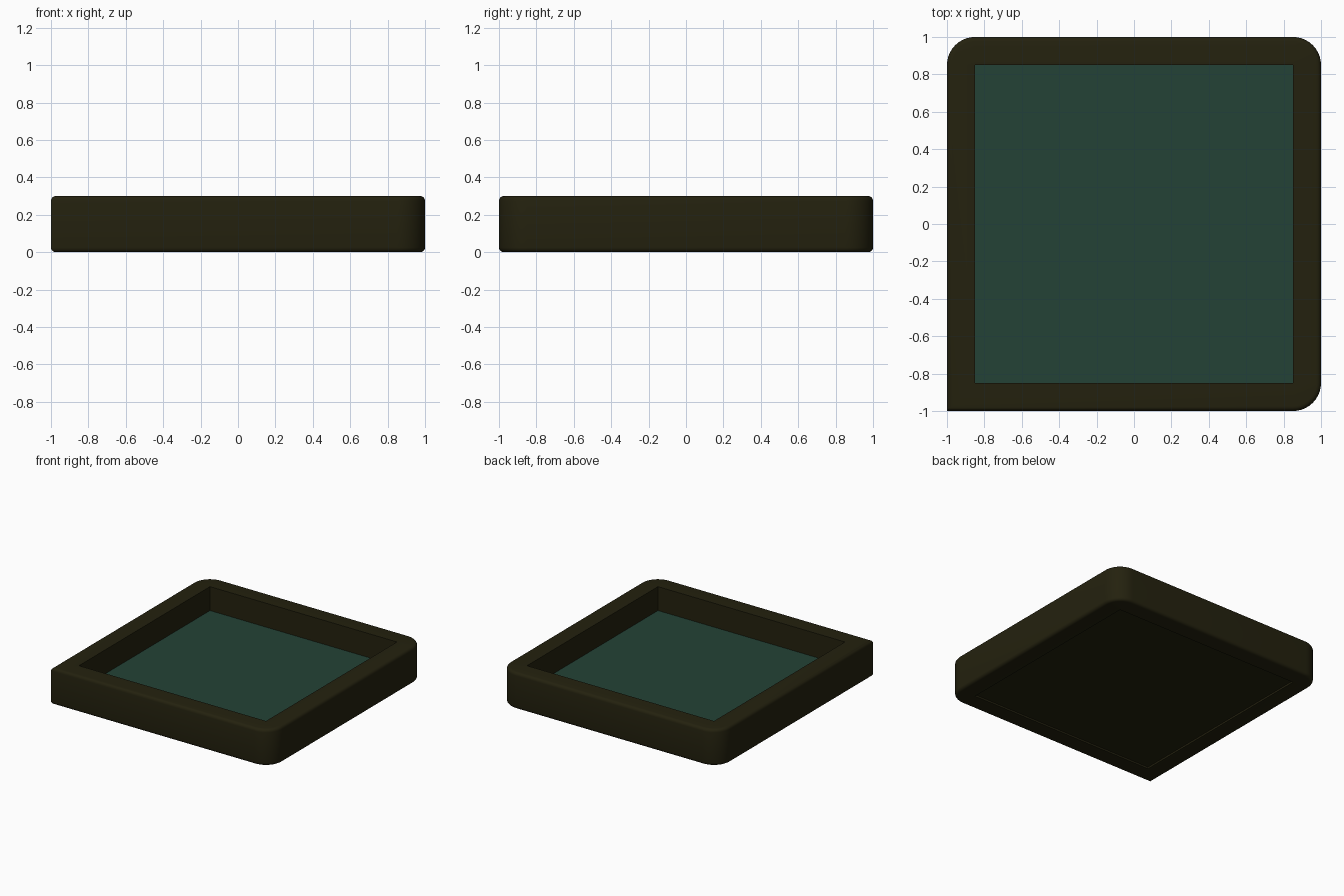
import bpy, bmesh, math

if "Cube" in bpy.data.objects:
    bpy.data.objects.remove(bpy.data.objects["Cube"])


def material(name, rgb):
    m = bpy.data.materials.new(name)
    m.diffuse_color = (*rgb, 1)
    m.use_nodes = True
    m.node_tree.nodes["Principled BSDF"].inputs["Base Color"].default_value = m.diffuse_color
    return m


frame_mat = material("dark olive", (0.0175, 0.0155, 0.0045))
felt_mat = material("deep green", (0.0175, 0.055, 0.037))


def outline(half, radius, z, seg=10):
    """Square loop with three rounded corners and a sharp one at -x -y."""
    pts = []
    for k, (sx, sy) in enumerate([(1, 1), (-1, 1), (-1, -1), (1, -1)]):
        r = 0.0 if k == 2 else radius
        for i in range(seg + 1):
            a = math.radians(90 * k + 90 * i / seg)
            pts.append((sx * (half - r) + r * math.cos(a),
                        sy * (half - r) + r * math.sin(a), z))
    return pts


def loft(name, profile, mat):
    """Skin a run of (half width, corner radius, z) loops and cap both ends."""
    bm = bmesh.new()
    loops = [[bm.verts.new(p) for p in outline(*s)] for s in profile]
    n = len(loops[0])
    for a, b in zip(loops, loops[1:]):
        for i in range(n):
            j = (i + 1) % n
            bm.faces.new((a[i], a[j], b[j], b[i]))
    bm.faces.new(loops[0][::-1])
    bm.faces.new(loops[-1])
    bmesh.ops.remove_doubles(bm, verts=bm.verts, dist=1e-5)
    bmesh.ops.recalc_face_normals(bm, faces=bm.faces)
    me = bpy.data.meshes.new(name)
    bm.to_mesh(me)
    bm.free()
    me.materials.append(mat)
    ob = bpy.data.objects.new(name, me)
    bpy.context.collection.objects.link(ob)
    bpy.context.view_layer.objects.active = ob
    ob.select_set(True)
    bpy.ops.object.shade_smooth_by_angle(angle=math.radians(35))
    ob.select_set(False)
    return ob


# Tray frame: shallow recess below, rounded rim, open well above
B, H = 0.025, 0.30
arc = [(B * (1 - math.cos(t)), B * (1 - math.sin(t)))
       for t in (math.radians(90 * i / 4) for i in range(5))]
profile = [(0.85, 0.0, 0.015), (0.85, 0.0, 0.0)]
profile += [(1 - d, 0.15 - d, h) for d, h in arc[::-1]]
profile += [(1 - d, 0.15 - d, H - h) for d, h in arc]
profile += [(0.85, 0.0, H), (0.85, 0.0, 0.10)]
loft("tray_frame", profile, frame_mat)

# Inlaid floor panel
loft("floor_panel", [(0.849, 0.0, 0.096), (0.849, 0.0, 0.104)], felt_mat)
